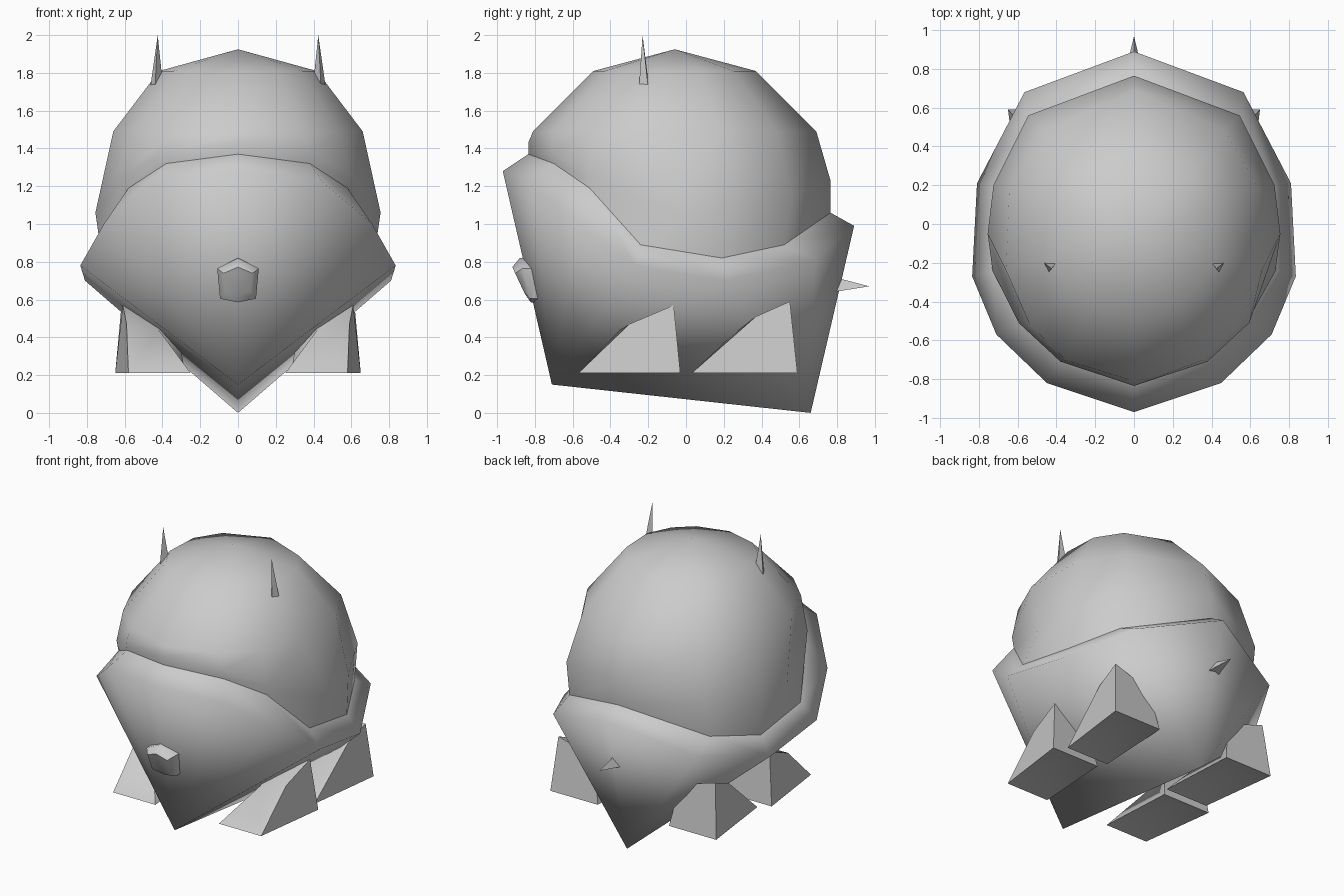
import bpy
import bmesh
import math
from mathutils import Vector

if "Cube" in bpy.data.objects:
    bpy.data.objects.remove(bpy.data.objects["Cube"], do_unlink=True)

grey = bpy.data.materials.new("plain_grey")
grey.use_nodes = True
COLOR = (0.6, 0.6, 0.6, 1)
grey.diffuse_color = COLOR
grey.node_tree.nodes["Principled BSDF"].inputs["Base Color"].default_value = COLOR


def make(name, verts, faces, angle=180):
    """Mesh object with outward normals, smooth below the given angle."""
    mesh = bpy.data.meshes.new(name)
    mesh.from_pydata([tuple(v) for v in verts], [], faces)
    bm = bmesh.new()
    bm.from_mesh(mesh)
    bmesh.ops.recalc_face_normals(bm, faces=bm.faces[:])
    for f in bm.faces:
        f.smooth = angle > 0
    for e in bm.edges:
        if len(e.link_faces) == 2:
            e.smooth = e.calc_face_angle() < math.radians(angle)
    bm.to_mesh(mesh)
    bm.free()
    mesh.materials.append(grey)
    obj = bpy.data.objects.new(name, mesh)
    bpy.context.collection.objects.link(obj)
    return obj


def full_ring(half):
    """Closed ring from its front-to-back half on the +x side."""
    return half + [(-x, y, z) for x, y, z in half[-2:0:-1]]


def bridge(a, b, n):
    """Quads between two rings of n vertices starting at a and b."""
    return [(a + i, a + (i + 1) % n, b + (i + 1) % n, b + i) for i in range(n)]


def flip(points):
    return [(-x, y, z) for x, y, z in points]


# Opening of the lower body, where the dome sits
rim = full_ring([(0, -.835, 1.37), (.38, -.70, 1.32), (.58, -.51, 1.19),
                 (.73, -.24, .89), (.72, .19, .82), (.55, .52, .89), (0, .765, 1.06)])
N = len(rim)

# Lower body: rim, outer lip, then a fan down to a sloping keel
lip = full_ring([(0, -.97, 1.28), (.45, -.82, 1.22), (.71, -.57, 1.0),
                 (.835, -.27, .78), (.81, .21, .70), (.565, .68, .81), (0, .89, .99)])
keel_front, keel_back = 2 * N, 2 * N + 1
faces = bridge(0, N, N)
for i in range(N):
    j = (i + 1) % N
    tip = keel_back if 4 <= i < 8 else keel_front
    faces.append((N + i, N + j, tip))
faces += [(N + 4, keel_back, keel_front), (N + 8, keel_front, keel_back)]
make("lower_body", rim + lip + [(0, -.71, .15), (0, .66, 0)], faces, 100)

# Dome: widest ring, two upper rings and an apex
wide = full_ring([(0, -.835, 1.43), (.38, -.71, 1.38), (.595, -.51, 1.26),
                  (.755, -.05, 1.06), (.725, .2, 1.10), (.545, .56, 1.14), (0, .765, 1.23)])
CY = -.06


def level(z, rx, ry):
    ring = []
    for x, y, _ in rim:
        a = math.atan2(y - CY, x)
        ring.append((rx * math.cos(a), CY + ry * math.sin(a), z))
    return ring


verts = rim + wide + level(1.49, .68, .75) + level(1.81, .43, .43) + [(0, CY, 1.925)]
faces = sum((bridge(k * N, (k + 1) * N, N) for k in range(3)), [])
faces += [(3 * N + i, 3 * N + (i + 1) % N, 4 * N) for i in range(N)]
make("dome", verts, faces)

# Legs: wedge feet with a hollowed sole, rising into the body
front_leg = [(.25, -.57, .21), (.58, -.57, .21), (.65, -.03, .21), (.28, -.03, .21),
             (.42, -.35, .44), (.59, -.30, .47), (.61, -.065, .57), (.33, -.08, .50),
             (.45, -.22, .27)]
back_leg = [(.25, .03, .21), (.58, .03, .21), (.65, .59, .21), (.28, .59, .21),
            (.42, .24, .41), (.60, .37, .51), (.615, .55, .59), (.33, .54, .50),
            (.45, .38, .27)]
leg_faces = [(0, 1, 4), (1, 5, 4), (1, 2, 6, 5), (2, 3, 7, 6), (3, 0, 4, 7),
             (4, 5, 6, 7), (1, 0, 8), (2, 1, 8), (3, 2, 8), (0, 3, 8)]
for name, pts in (("front_leg", front_leg), ("back_leg", back_leg)):
    make(name + "_left", pts, leg_faces, 65)
    make(name + "_right", flip(pts), leg_faces, 65)

# Horns and tail: thin three-sided spikes
spike_faces = [(0, 1, 2), (0, 1, 3), (1, 2, 3), (2, 0, 3)]
horn = [(.40, -.20, 1.76), (.465, -.20, 1.72), (.44, -.25, 1.71), (.425, -.23, 2.0)]
make("horn_left", horn, spike_faces, 0)
make("horn_right", flip(horn), spike_faces, 0)
make("tail", [(-.045, .78, .64), (.045, .78, .64), (0, .78, .72), (0, .97, .67)],
     spike_faces, 0)

# Nose: a faceted stud on the sloping front
outline = [(0, .82), (.11, .765), (.095, .605), (0, .585), (-.095, .605), (-.11, .765)]
back = [(x, -.78, z) for x, z in outline]
mid = [(x, -.87 + (.78 - z) * .25, z) for x, z in outline]
front = [(x * .7, -.90 + (.75 - z) * .28, .70 + (z - .70) * .6) for x, z in outline]
make("nose", back + mid + front,
     bridge(0, 6, 6) + bridge(6, 12, 6) + [tuple(range(12, 18)), tuple(range(6))], 50)
